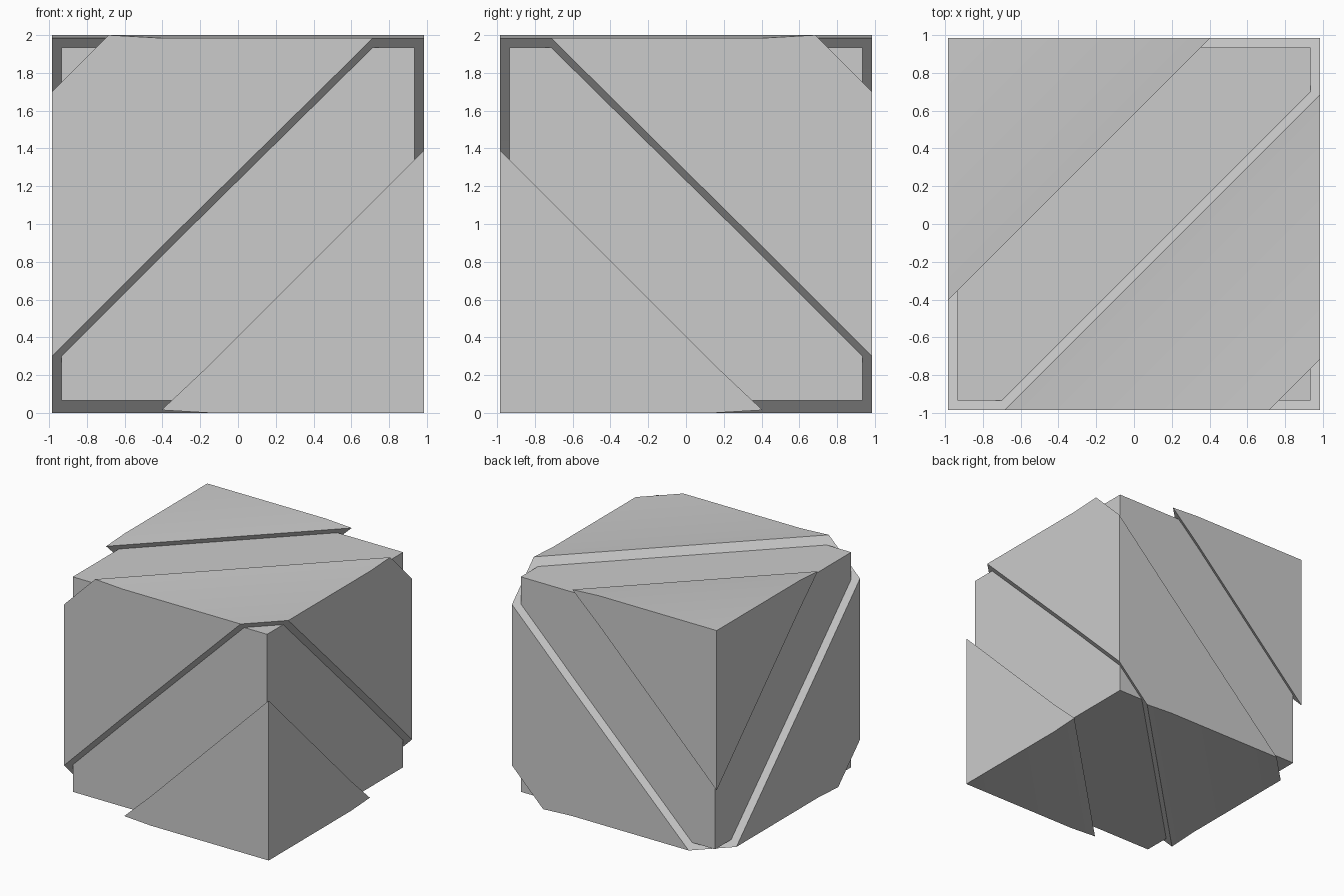
import bpy, bmesh
from mathutils import Vector

if "Cube" in bpy.data.objects:
    bpy.data.objects.remove(bpy.data.objects["Cube"])

FULL, INSET, TALL = 0.985, 0.935, 1.0
DIAG = Vector((-1, 1, 1))      # slicing direction through opposite cube corners
FLAT = Vector((-1, 1, 0))      # same direction seen from above
NEAR, FAR = 0.70, 1.58         # slice positions along DIAG


def cut(bm, normal, dist, clear):
    """Cut at normal.p = dist; optionally drop the outer part and cap it."""
    r = bmesh.ops.bisect_plane(
        bm, geom=bm.verts[:] + bm.edges[:] + bm.faces[:], dist=1e-5,
        plane_co=normal * (dist / normal.length_squared),
        plane_no=normal, clear_outer=clear)
    if clear:
        edges = [e for e in r["geom_cut"] if isinstance(e, bmesh.types.BMEdge)]
        bmesh.ops.edgenet_fill(bm, edges=edges)


def slab(name, half, height, lo=None, hi=None, bends=(), dip=None):
    bm = bmesh.new()
    bmesh.ops.create_cube(bm, size=2)
    bmesh.ops.scale(bm, vec=(half, half, height), verts=bm.verts)
    if hi is not None:
        cut(bm, DIAG, hi, True)
    if lo is not None:
        cut(bm, -DIAG, -lo, True)
    # shallow bend in the top and bottom faces
    for b in bends:
        cut(bm, FLAT, b, False)
    if dip:
        for v in bm.verts:
            if abs(abs(v.co.z) - height) < 1e-4:
                side = 1 if v.co.z > 0 else -1
                if dip(v.co.dot(FLAT) * side):
                    v.co.z = side * FULL
    bmesh.ops.translate(bm, vec=(0, 0, 1), verts=bm.verts)
    bmesh.ops.recalc_face_normals(bm, faces=bm.faces)
    me = bpy.data.meshes.new(name)
    bm.to_mesh(me)
    bm.free()
    ob = bpy.data.objects.new(name, me)
    bpy.context.collection.objects.link(ob)
    if dip:
        bpy.ops.object.select_all(action='DESELECT')
        ob.select_set(True)
        bpy.context.view_layer.objects.active = ob
        bpy.ops.object.shade_smooth_by_angle()


# Central slab, highest along its upper slice edge
slab("middle_slab", FULL, TALL, -NEAR, NEAR, (-0.565, 0.565), lambda d: d < -0.56)
# Recessed slabs on either side
slab("upper_recess", INSET, INSET, NEAR, FAR)
slab("lower_recess", INSET, INSET, -FAR, -NEAR)
# Corner pieces, dipping slightly towards the slice
slab("upper_corner", FULL, TALL, FAR, None, (0.835,), lambda d: d < 0.82)
slab("lower_corner", FULL, TALL, None, -FAR, (-0.835,), lambda d: d < 0.82)
